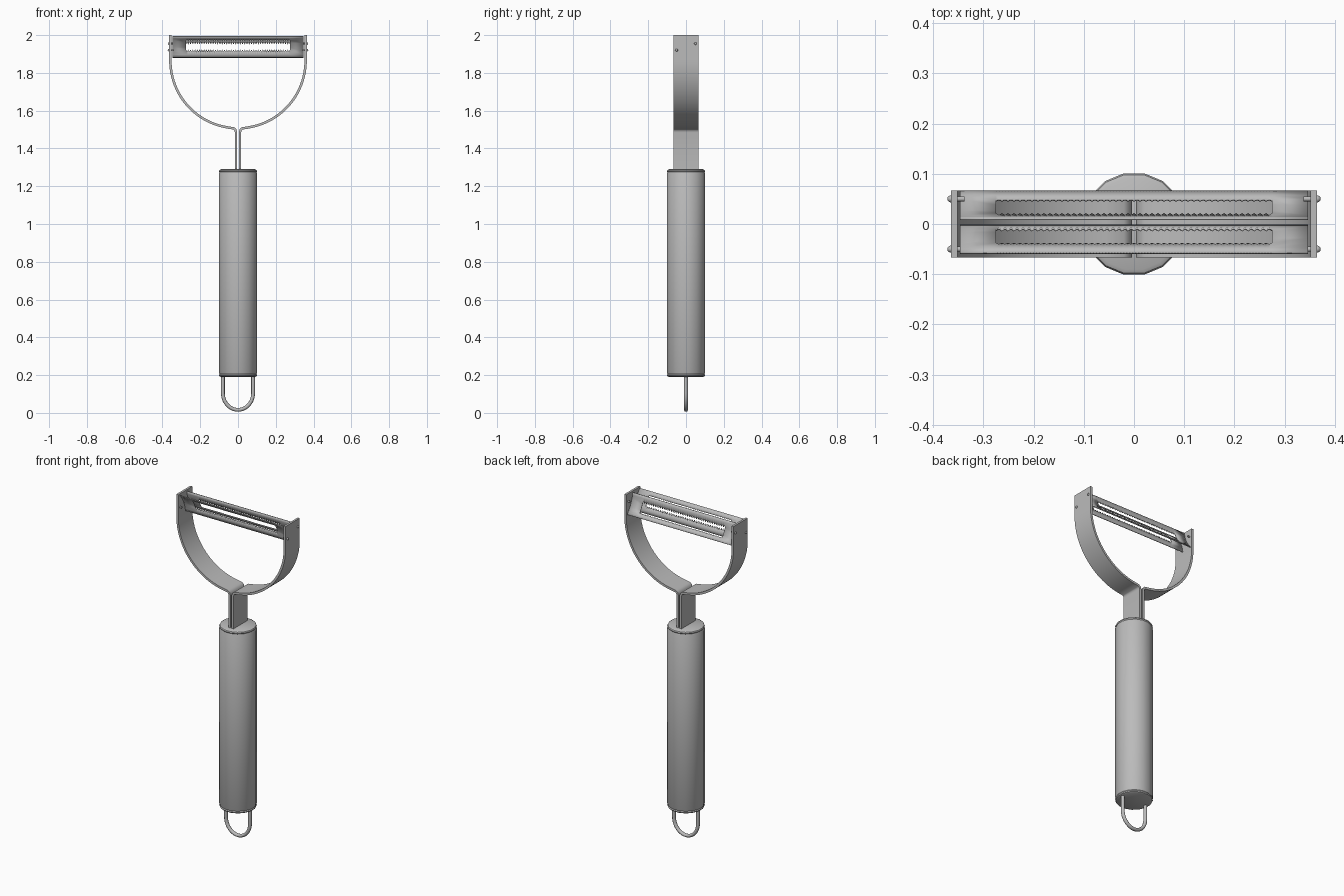
import bpy, bmesh, math
from mathutils import Matrix, Vector

cube = bpy.data.objects.get("Cube")
if cube:
    bpy.data.objects.remove(cube, do_unlink=True)

steel = bpy.data.materials.new("brushed_steel")
steel.use_nodes = True
COLOR = (0.5, 0.5, 0.5, 1)
steel.diffuse_color = COLOR
steel.node_tree.nodes["Principled BSDF"].inputs["Base Color"].default_value = COLOR


def finish(name, bm, angle=35):
    bmesh.ops.recalc_face_normals(bm, faces=bm.faces)
    mesh = bpy.data.meshes.new(name)
    bm.to_mesh(mesh)
    bm.free()
    obj = bpy.data.objects.new(name, mesh)
    bpy.context.collection.objects.link(obj)
    mesh.materials.append(steel)
    bpy.ops.object.select_all(action='DESELECT')
    obj.select_set(True)
    bpy.context.view_layer.objects.active = obj
    bpy.ops.object.shade_smooth_by_angle(angle=math.radians(angle))
    return obj


def sweep(name, path, section, angle=40):
    """Sweep a closed (side, y) section along a path in the xz plane."""
    bm = bmesh.new()
    rings = []
    for i, p in enumerate(path):
        a, b = path[max(i - 1, 0)], path[min(i + 1, len(path) - 1)]
        tangent = (Vector(b) - Vector(a)).normalized()
        side = Vector((tangent.y, -tangent.x))
        rings.append([bm.verts.new((p[0] + side.x * s, y, p[1] + side.y * s))
                      for s, y in section])
    n = len(section)
    for r, q in zip(rings, rings[1:]):
        for k in range(n):
            bm.faces.new((r[k], r[(k + 1) % n], q[(k + 1) % n], q[k]))
    bm.faces.new(rings[0])
    bm.faces.new(rings[-1])
    return finish(name, bm, angle)


# Handle: turned profile with a thin collar groove and rounded rim at each end
SIDES = 16
half = [(0, 0.19), (0.092, 0.19), (0.1, 0.194), (0.103, 0.2),
        (0.1, 0.206), (0.103, 0.212)]
profile = half + [(r, 1.48 - z) for r, z in reversed(half)]
bm = bmesh.new()
turn = Matrix.Rotation(math.pi / SIDES, 3, 'Z')
verts = [bm.verts.new(turn @ Vector((r, 0, z))) for r, z in profile]
edges = [bm.edges.new(pair) for pair in zip(verts, verts[1:])]
bmesh.ops.spin(bm, geom=verts + edges, cent=(0, 0, 0), axis=(0, 0, 1),
               angle=math.tau, steps=SIDES, use_merge=True)
bmesh.ops.remove_doubles(bm, verts=bm.verts, dist=0.0005)
finish("handle", bm)

# Hanging loop: round wire bent into a U
wire = [(0.01 * math.cos(k * math.tau / 10), 0.011 * math.sin(k * math.tau / 10))
        for k in range(10)]
bend = [(-0.08 * math.cos(a), 0.105 - 0.089 * math.sin(a))
        for a in (math.pi * k / 20 for k in range(21))]
sweep("hanging_loop", [(-0.08, 0.22)] + bend + [(0.08, 0.22)], wire, 60)

# Fork arms: flat strip rising from the handle, flaring out round an arc
strip = [(-0.0065, -0.067), (0.0065, -0.067), (0.0065, 0.067), (-0.0065, 0.067)]
RADIUS, ARC_Z = 0.358, 1.865
arm = [(0.0105, 1.27), (0.0105, 1.485), (0.0135, 1.498), (0.022, 1.506)]
for k in range(1, 25):
    a = 0.1 + (math.pi / 2 - 0.1) * k / 24
    arm.append((RADIUS * math.sin(a), ARC_Z - RADIUS * math.cos(a)))
arm.append((RADIUS, 2.0))
for side, label in ((1, "left"), (-1, "right")):
    sweep(label + "_fork_arm", [(side * x, z) for x, z in arm], strip)

# Blades: curved sheets with a toothed slot, one turned half round from the other
TEETH, SLOT, END = 46, 0.275, 0.347
MID_Y, MID_Z = 0.0035, 1.9375


def blade(name, turn):
    bm = bmesh.new()
    top, bottom = Vector((-0.058, 1.994)), Vector((-0.003, 1.881))
    bulge = Vector((0.113, 0.055)).normalized() * 0.011
    xs = [-END] + [-SLOT + SLOT * k / TEETH for k in range(2 * TEETH + 1)] + [END]
    grid = []
    for i, x in enumerate(xs):
        tooth = i % 2
        rows = [0, 0.1, 0.19 + 0.03 * tooth, 0.35, 0.55,
                0.76 - 0.1 * tooth, 0.88, 1]
        column = []
        for t in rows:
            p = top.lerp(bottom, t) + bulge * 4 * t * (1 - t)
            y, z = p
            if turn:
                y, z = 2 * MID_Y - y, 2 * MID_Z - z
            column.append(bm.verts.new((x, y, z)))
        grid.append(column)
    for i in range(len(xs) - 1):
        in_slot = 0 < i < len(xs) - 2
        for j in range(7):
            if in_slot and 2 <= j < 5:
                continue
            bm.faces.new((grid[i][j], grid[i + 1][j],
                          grid[i + 1][j + 1], grid[i][j + 1]))
    for v in [v for v in bm.verts if not v.link_faces]:
        bm.verts.remove(v)
    obj = finish(name, bm)
    shell = obj.modifiers.new("thickness", 'SOLIDIFY')
    shell.thickness = 0.004
    shell.offset = 0


blade("front_blade", False)
blade("back_blade", True)

# Pivot pins: short rods with domed heads outside the arms
for side, s_label in ((1, "left"), (-1, "right")):
    for y, z, label in ((-0.05, 1.92, "front"), (0.05, 1.955, "back")):
        bm = bmesh.new()
        bmesh.ops.create_cone(
            bm, cap_ends=True, segments=12, radius1=0.005, radius2=0.005, depth=0.03,
            matrix=Matrix.Translation((side * 0.353, y, z))
            @ Matrix.Rotation(math.pi / 2, 4, 'Y'))
        bmesh.ops.create_uvsphere(
            bm, u_segments=12, v_segments=8, radius=0.007,
            matrix=Matrix.Translation((side * 0.365, y, z)))
        finish(s_label + "_" + label + "_pin", bm)
